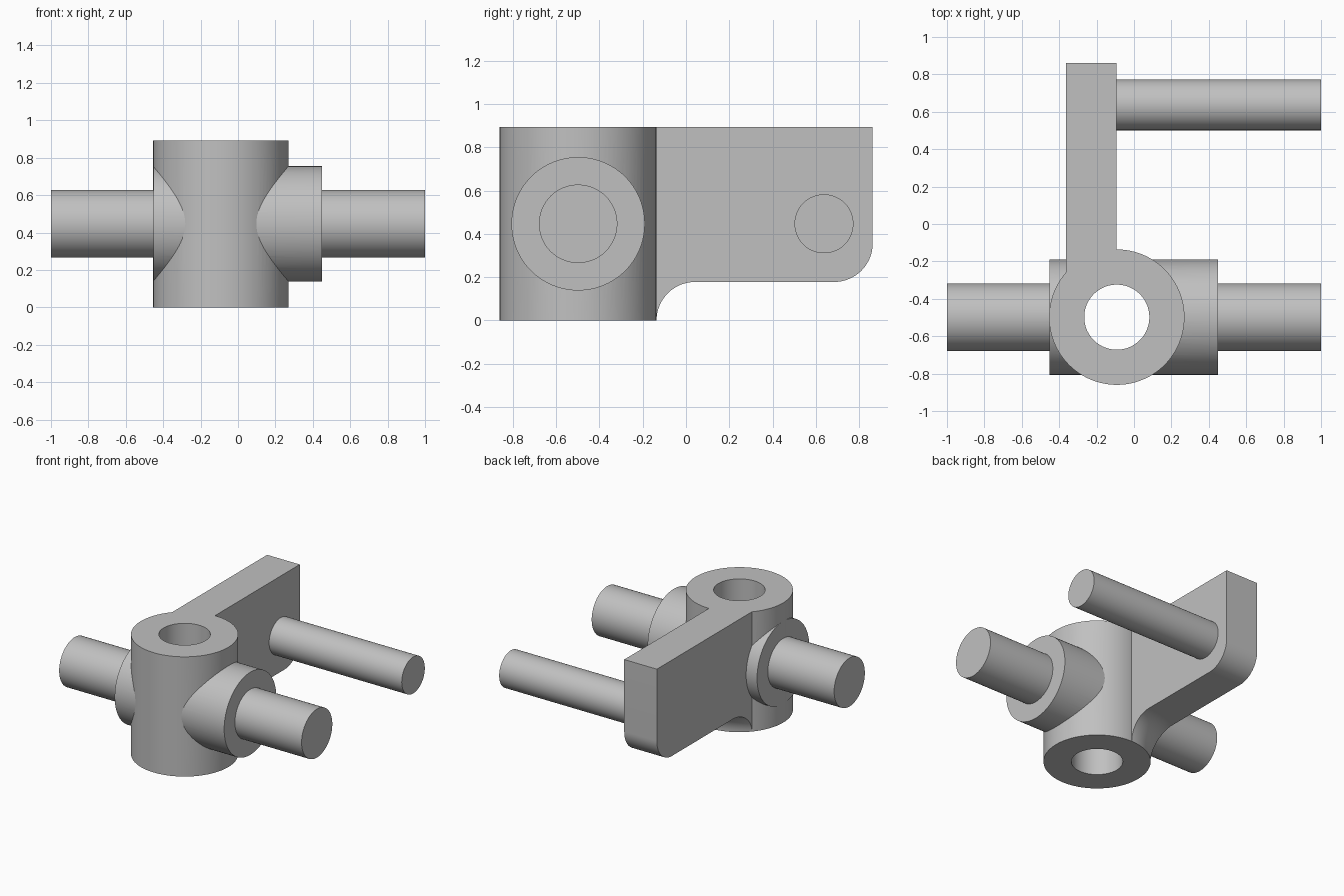
import bpy
import bmesh
from math import pi, sin, cos, sqrt, radians
from mathutils import Matrix

if "Cube" in bpy.data.objects:
    bpy.data.objects.remove(bpy.data.objects["Cube"])

HUB_X, HUB_Y, HUB_R, HEIGHT = -0.092, -0.498, 0.362, 0.893
MID = HEIGHT / 2
ARM_LEFT, ARM_RIGHT, ARM_END = -0.094, -0.363, 0.862
FILLET = 0.178

grey = bpy.data.materials.new("plain_grey")
grey.use_nodes = True
colour = (0.53, 0.53, 0.53, 1)
grey.diffuse_color = colour
grey.node_tree.nodes["Principled BSDF"].inputs["Base Color"].default_value = colour


def make_object(name, bm):
    bmesh.ops.recalc_face_normals(bm, faces=bm.faces[:])
    mesh = bpy.data.meshes.new(name)
    bm.to_mesh(mesh)
    bm.free()
    mesh.materials.append(grey)
    ob = bpy.data.objects.new(name, mesh)
    bpy.context.collection.objects.link(ob)
    return ob


def cylinder(name, radius, length, centre, along_x=False):
    bm = bmesh.new()
    turn = Matrix.Rotation(pi / 2, 4, "Y") if along_x else Matrix()
    bmesh.ops.create_cone(bm, cap_ends=True, segments=96, radius1=radius,
                          radius2=radius, depth=length,
                          matrix=Matrix.Translation(centre) @ turn)
    return make_object(name, bm)


def rod(name, radius, x1, x2, y):
    return cylinder(name, radius, x2 - x1, ((x1 + x2) / 2, y, MID), True)


def boolean(target, other, operation):
    bpy.context.view_layer.objects.active = target
    mod = target.modifiers.new(other.name, "BOOLEAN")
    mod.operation, mod.solver, mod.object = operation, "EXACT", other
    bpy.ops.object.modifier_apply(modifier=mod.name)
    bpy.data.objects.remove(other)


def arm_slice(x):
    """Side outline of the arm at x; its root follows the round hub."""
    def around_hub(r):
        return HUB_Y + sqrt(r * r - (x - HUB_X) ** 2)

    root = around_hub(HUB_R - 0.02)
    pts = [(root, HEIGHT), (root, 0)]
    steps = [i / 16 * pi / 2 for i in range(17)]
    # Concave fillet flaring out of the hub
    pts += [(around_hub(HUB_R + FILLET * (1 - cos(a))), FILLET * sin(a)) for a in steps]
    # Rounded lower corner at the free end
    pts += [(ARM_END - FILLET * (1 - sin(a)), FILLET * (2 - cos(a))) for a in steps]
    pts.append((ARM_END, HEIGHT))
    return [(x, y, z) for y, z in pts]


# Arm: slices across its thickness, joined into a solid
bm = bmesh.new()
slices = []
for i in range(17):
    x = ARM_RIGHT + (ARM_LEFT - ARM_RIGHT) * i / 16
    slices.append([bm.verts.new(p) for p in arm_slice(x)])
for a, b in zip(slices, slices[1:]):
    for j in range(len(a)):
        bm.faces.new((a[j - 1], a[j], b[j], b[j - 1]))
bm.faces.new(slices[0])
bm.faces.new(slices[-1])
arm = make_object("arm", bm)

# Hub with its collar, cross shaft and arm, then the bore through everything
hub = cylinder("hub_with_arm", HUB_R, HEIGHT, (HUB_X, HUB_Y, MID))
boolean(hub, rod("collar", 0.308, -0.453, 0.45, HUB_Y), "UNION")
boolean(hub, rod("cross_shaft", 0.181, -1, 1, HUB_Y), "UNION")
boolean(hub, arm, "UNION")
boolean(hub, cylinder("bore", 0.174, 2, (HUB_X, HUB_Y, MID)), "DIFFERENCE")

# Side pin near the free end of the arm
pin = rod("side_pin", 0.136, ARM_LEFT - 0.02, 1, 0.637)

for ob in (hub, pin):
    bpy.ops.object.select_all(action="DESELECT")
    ob.select_set(True)
    bpy.context.view_layer.objects.active = ob
    bpy.ops.object.shade_smooth_by_angle(angle=radians(30))
